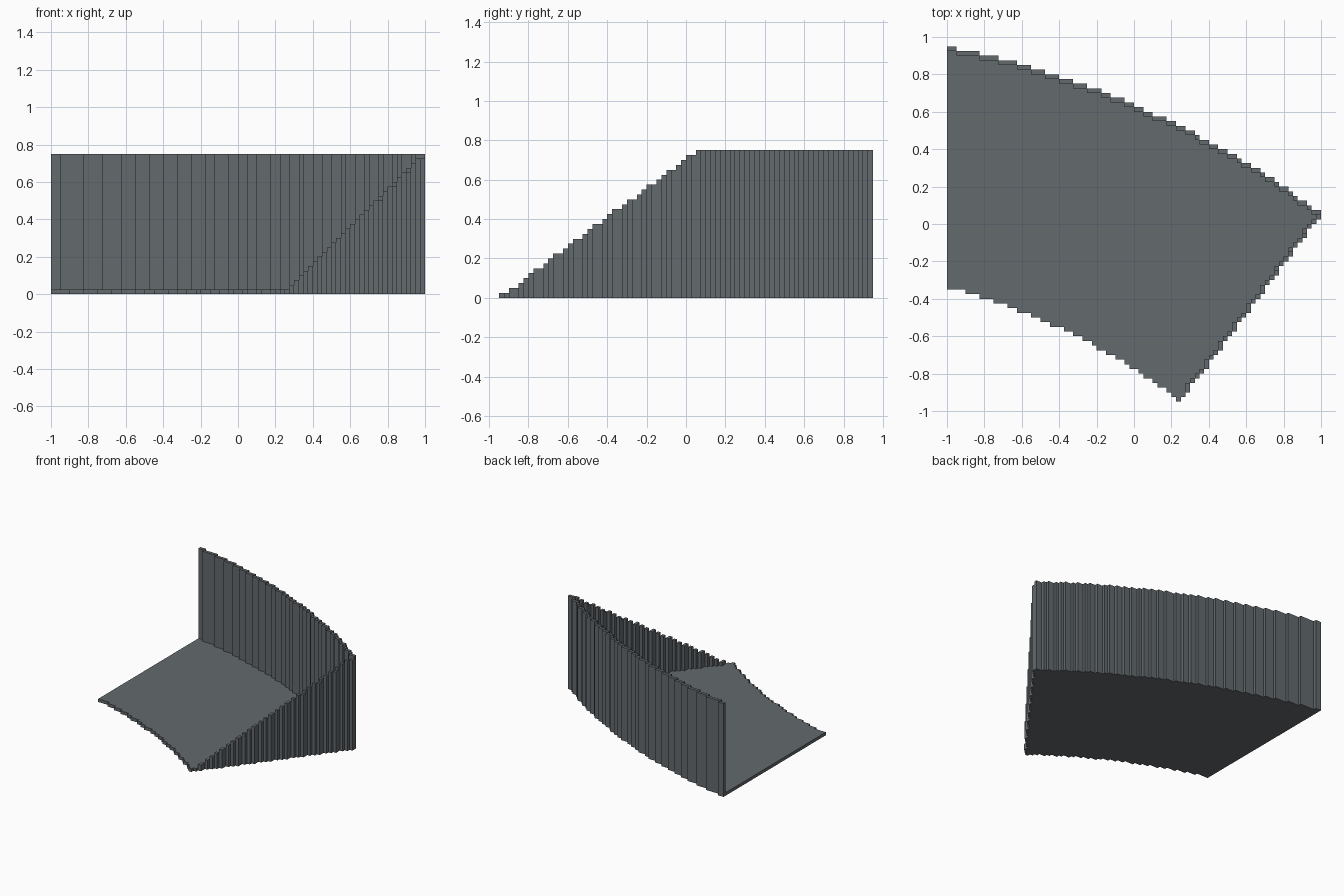
import bpy, bmesh, math

cube = bpy.data.objects.get("Cube")
if cube:
    bpy.data.objects.remove(cube, do_unlink=True)

S = 0.025                          # block size
NX, NY, TOP = 80, 76, 30           # grid size and wall height in blocks
CX, CY = -1.95, -3.86              # centre of both arcs
R_IN, R_OUT, SLOPE = 3.65, 4.902, 1.325

mat = bpy.data.materials.new("slate grey")
mat.use_nodes = True
colour = (0.125, 0.142, 0.155, 1)
mat.diffuse_color = colour
bsdf = mat.node_tree.nodes["Principled BSDF"]
bsdf.inputs["Base Color"].default_value = colour
bsdf.inputs["Roughness"].default_value = 0.8


def offset(i, j):
    """Block centre relative to the arc centre."""
    return -1 + (i + 0.5) * S - CX, -0.95 + (j + 0.5) * S - CY


def in_sector(i, j):
    dx, dy = offset(i, j)
    return (0 <= i < NX and R_IN <= math.hypot(dx, dy) <= R_OUT
            and dy >= SLOPE * dx)


def past_arc(i, j):
    return math.hypot(*offset(i, j)) > R_OUT


def past_side(i, j):
    dx, dy = offset(i, j)
    return dy < SLOPE * dx


# Sort the blocks into parts and give each column its height
parts = {"floor": [], "curved_back_wall": [], "sloped_side_wall": []}
height = {}
for i in range(NX):
    for j in range(NY):
        if not in_sector(i, j):
            continue
        if past_arc(i, j + 1) or past_arc(i + 1, j):
            part, h = "curved_back_wall", TOP
        elif past_side(i + 1, j) or past_side(i, j - 1):
            rise = (math.hypot(*offset(i, j)) - R_IN) / (R_OUT - R_IN)
            part, h = "sloped_side_wall", max(1, round(TOP * rise))
        else:
            part, h = "floor", 1
        parts[part].append((i, j))
        height[i, j] = h


def build(name, cells):
    """Make the exposed faces of a set of block columns."""
    bm = bmesh.new()

    def quad(points):
        bm.faces.new([bm.verts.new((-1 + x * S, -0.95 + y * S, z * S))
                      for x, y, z in points])

    for i, j in cells:
        h = height[i, j]
        ring = [(i, j), (i + 1, j), (i + 1, j + 1), (i, j + 1)]
        quad([(x, y, h) for x, y in ring])
        quad([(x, y, 0) for x, y in reversed(ring)])
        for k, (di, dj) in enumerate([(0, -1), (1, 0), (0, 1), (-1, 0)]):
            low = height.get((i + di, j + dj), 0)
            if low < h:
                a, b = ring[k], ring[(k + 1) % 4]
                quad([(*a, low), (*b, low), (*b, h), (*a, h)])

    # Weld the blocks and merge flat areas
    bmesh.ops.remove_doubles(bm, verts=bm.verts, dist=S / 100)
    bmesh.ops.dissolve_limit(bm, angle_limit=0.01, verts=bm.verts,
                             edges=bm.edges)
    mesh = bpy.data.meshes.new(name)
    bm.to_mesh(mesh)
    bm.free()
    mesh.materials.append(mat)
    bpy.context.collection.objects.link(bpy.data.objects.new(name, mesh))


for part, cells in parts.items():
    build(part, cells)
